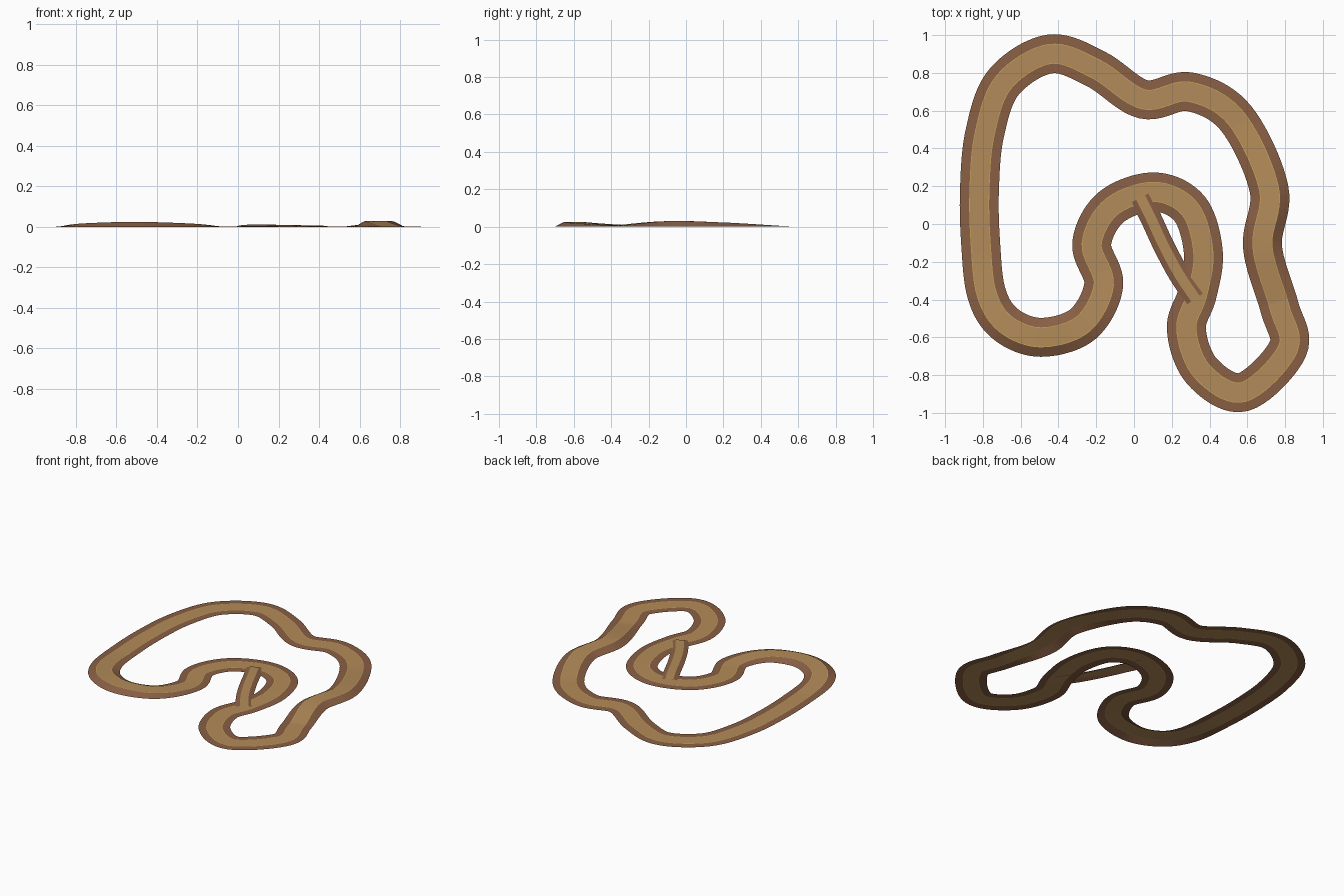
import bpy
from mathutils import Vector

cube = bpy.data.objects.get("Cube")
if cube:
    bpy.data.objects.remove(cube)


def material(name, rgb):
    m = bpy.data.materials.new(name)
    m.use_nodes = True
    m.diffuse_color = (*rgb, 1)
    m.node_tree.nodes["Principled BSDF"].inputs["Base Color"].default_value = (*rgb, 1)
    return m


DIRT = material("packed_dirt", (0.45, 0.26, 0.10))
BANK = material("earth_bank", (0.25, 0.115, 0.058))
EDGE = material("yellow_edge", (0.62, 0.40, 0.10))


def spline(points, closed, steps):
    """Catmull-Rom samples through the points."""
    p = [Vector(q) for q in points]
    n = len(p)
    pick = (lambda i: p[i % n]) if closed else (lambda i: p[max(0, min(n - 1, i))])
    out = []
    for i in range(n if closed else n - 1):
        a, b, c, d = (pick(i + k) for k in (-1, 0, 1, 2))
        for s in range(steps):
            t = s / steps
            out.append(0.5 * (2 * b + (c - a) * t + (2 * a - 5 * b + 4 * c - d) * t**2
                              + (3 * b - a - 3 * c + d) * t**3))
    return out if closed else out + [p[-1]]


def ribbon(name, points, section, mats, closed, steps=10, base=0.0):
    """Sweep a section of (offset, share of road height) along the path."""
    path = spline(points, closed, steps)
    n, w = len(path), len(section)
    verts, faces, slots = [], [], []
    for i, c in enumerate(path):
        before = path[i - 1] if closed or i else c
        after = path[(i + 1) % n] if closed or i < n - 1 else c
        side = (after - before).cross(Vector((0, 0, 1))).normalized()
        for offset, lift in section:
            v = c + side * offset
            v.z = base + (max(0.002, c.z) - base) * lift
            verts.append(v)
    for i in range(n if closed else n - 1):
        for k in range(w - 1):
            a, b = i * w + k, (i + 1) % n * w + k
            faces.append((a, a + 1, b + 1, b))
            slots.append(mats[k])
    mesh = bpy.data.meshes.new(name)
    mesh.from_pydata(verts, [], faces)
    for m in (DIRT, BANK, EDGE):
        mesh.materials.append(m)
    for poly, slot in zip(mesh.polygons, slots):
        poly.material_index = slot
    # Face the road upward
    if sum(poly.normal.z for poly in mesh.polygons) < 0:
        mesh.flip_normals()
    obj = bpy.data.objects.new(name, mesh)
    bpy.context.collection.objects.link(obj)
    return obj


# Main circuit centre line, clockwise from the left straight
circuit = [
    (-.818, .185, 0), (-.79, .48, 0), (-.69, .75, 0), (-.446, .90, 0),
    (-.20, .82, 0), (.05, .66, 0), (.295, .70, 0), (.54, .56, 0),
    (.715, .185, .023), (.68, -.12, .029), (.77, -.44, 0), (.815, -.66, 0),
    (.578, -.89, 0), (.36, -.78, 0), (.277, -.555, 0), (.335, -.37, .003),
    (.367, -.15, .006), (.295, .08, .006), (.108, .17, .004), (-.12, .09, 0),
    (-.224, -.105, 0), (-.16, -.32, .004), (-.27, -.53, .017), (-.493, -.60, .025),
    (-.68, -.53, .02), (-.78, -.37, .011), (-.812, -.1, 0),
]
ribbon("main_track", circuit,
       [(-.103, 0), (-.053, 1), (-.050, 1), (.050, 1), (.053, 1), (.103, 0)],
       [1, 2, 0, 2, 1], closed=True)

# Narrow shortcut across the inner loop
shortcut = [(.035, .14, .008), (.09, .03, .012), (.155, -.11, .011),
            (.235, -.26, .009), (.325, -.395, .008)]
ribbon("shortcut_track", shortcut,
       [(-.056, 0), (-.027, 1), (.027, 1), (.056, 0)],
       [1, 0, 1], closed=False, base=0.001)
